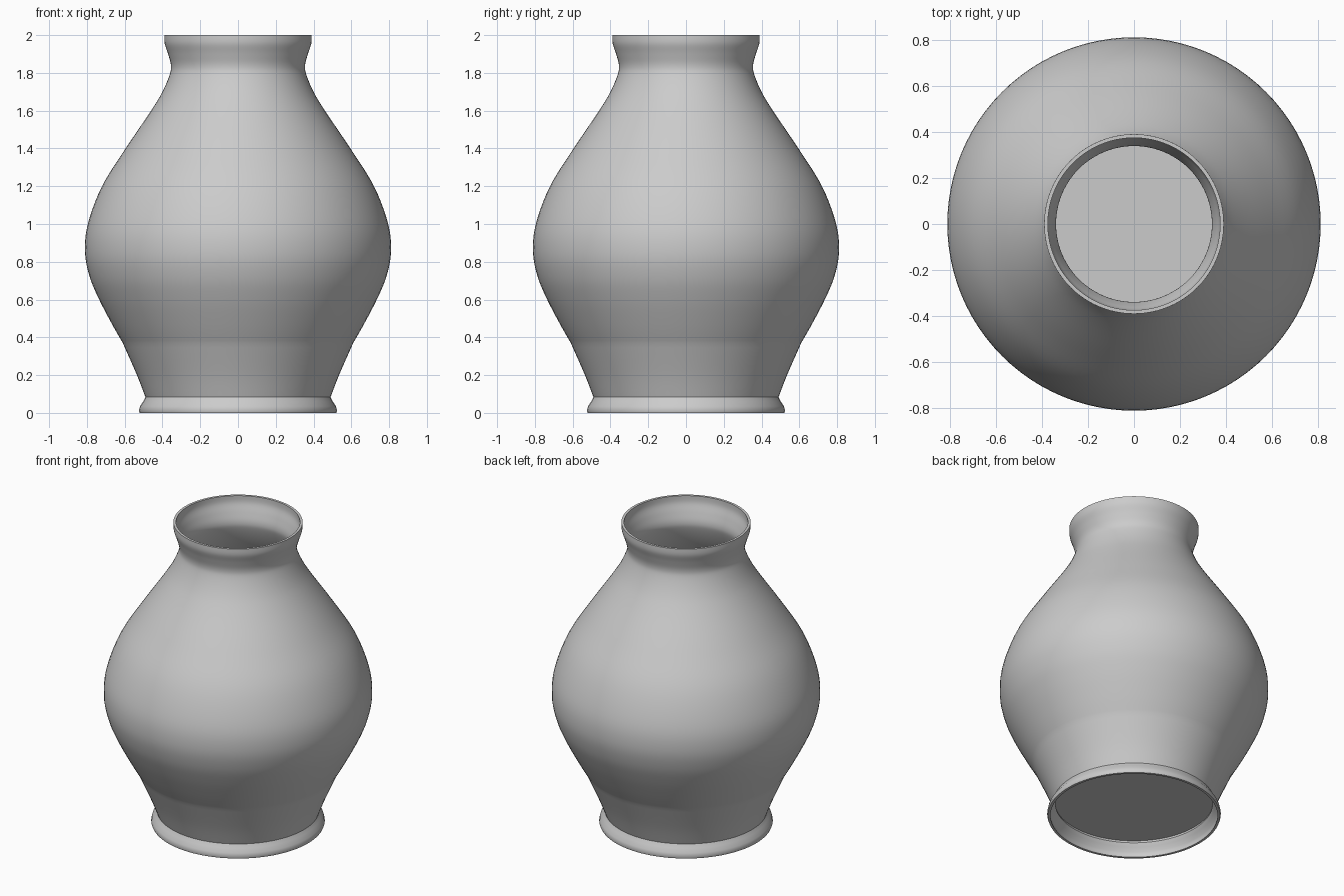
import bpy, bmesh, math

if "Cube" in bpy.data.objects:
    bpy.data.objects.remove(bpy.data.objects["Cube"])

SEGMENTS = 96
WALL = 0.016

def smooth(points, steps=5):
    """Catmull-Rom interpolation of a run of (radius, height) points."""
    out = []
    ext = [points[0]] + points + [points[-1]]
    for a, b, c, d in zip(ext, ext[1:], ext[2:], ext[3:]):
        for i in range(steps):
            t = i / steps
            out.append(tuple(0.5 * (2*q + (r-p)*t + (2*p-5*q+4*r-s)*t*t + (3*q-p-3*r+s)*t**3)
                             for p, q, r, s in zip(a, b, c, d)))
    return out + [points[-1]]

def lathe(name, profile, closed=False):
    bm = bmesh.new()
    verts = [bm.verts.new((r, 0, z)) for r, z in profile]
    pairs = list(zip(verts, verts[1:])) + ([(verts[-1], verts[0])] if closed else [])
    edges = [bm.edges.new(p) for p in pairs]
    bmesh.ops.spin(bm, geom=verts + edges, cent=(0, 0, 0), axis=(0, 0, 1),
                   angle=2 * math.pi, steps=SEGMENTS)
    bmesh.ops.remove_doubles(bm, verts=bm.verts[:], dist=1e-5)
    bmesh.ops.recalc_face_normals(bm, faces=bm.faces[:])
    mesh = bpy.data.meshes.new(name)
    bm.to_mesh(mesh)
    bm.free()
    ob = bpy.data.objects.new(name, mesh)
    bpy.context.collection.objects.link(ob)
    bpy.context.view_layer.objects.active = ob
    ob.select_set(True)
    bpy.ops.object.shade_smooth_by_angle(angle=math.radians(35))
    ob.select_set(False)
    return ob

# Outer silhouette: flared foot, lower body, belly and neck with lip
foot = [(0.52, 0.0), (0.524, 0.012), (0.519, 0.035), (0.502, 0.06), (0.49, 0.083)]
lower = smooth([(0.49, 0.083), (0.535, 0.2), (0.61, 0.37)])
upper = smooth([(0.61, 0.37), (0.667, 0.47), (0.735, 0.6), (0.785, 0.72), (0.81, 0.85),
                (0.795, 1.0), (0.72, 1.2), (0.595, 1.4), (0.46, 1.6), (0.40, 1.7),
                (0.362, 1.79), (0.355, 1.84), (0.37, 1.9), (0.388, 1.955), (0.39, 2.0)])
outer = foot + lower[1:] + upper[1:]

# Thin wall: the same silhouette moved inwards
inner = [(r - WALL, z) for r, z in reversed(outer)]
lathe("vase_body", outer + inner, closed=True)

# Raised floor that closes the vase above the hollow foot
lathe("vase_floor", [(0, 0.10), (0.485, 0.10), (0.488, 0.116), (0, 0.116)])
